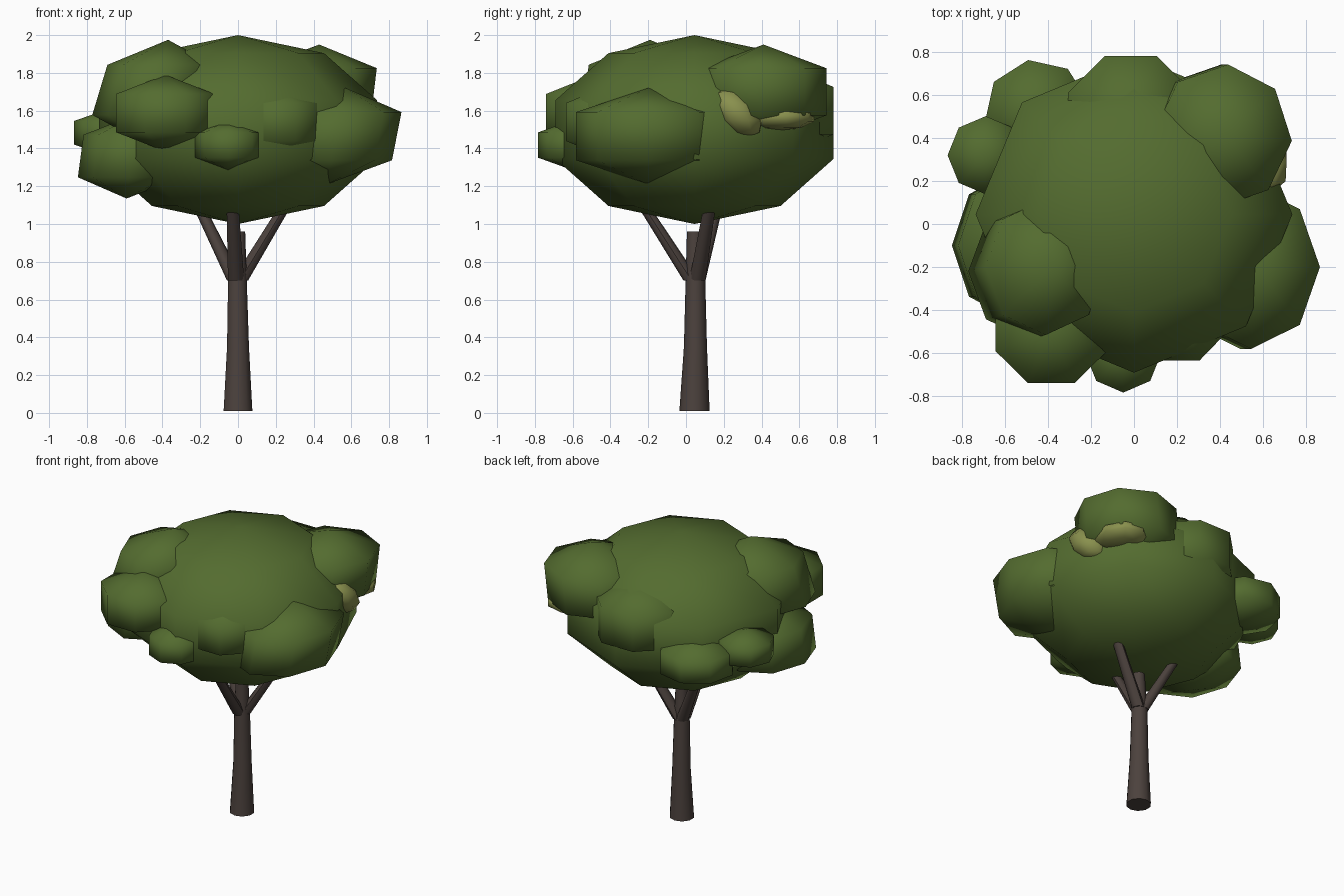
import bpy
import bmesh
from math import radians
from mathutils import Matrix, Vector

cube = bpy.data.objects.get("Cube")
if cube:
    bpy.data.objects.remove(cube, do_unlink=True)


def material(name, rgb):
    mat = bpy.data.materials.new(name)
    mat.use_nodes = True
    mat.diffuse_color = (*rgb, 1)
    mat.node_tree.nodes["Principled BSDF"].inputs["Base Color"].default_value = (*rgb, 1)
    return mat


GREEN = material("leaf_green", (0.088, 0.15, 0.029))
OLIVE = material("pale_olive", (0.25, 0.28, 0.075))
BARK = material("bark_brown", (0.072, 0.054, 0.047))


def finish(name, bm, mat):
    mesh = bpy.data.meshes.new(name)
    for face in bm.faces:
        face.smooth = True
    bm.to_mesh(mesh)
    bm.free()
    mesh.materials.append(mat)
    obj = bpy.data.objects.new(name, mesh)
    bpy.context.collection.objects.link(obj)
    return obj


def clump(name, center, radii, spin=0, lean=(0, 0), mat=GREEN, rings=3):
    """Low-poly leaf ball; spin turns it about z, lean shifts its poles sideways."""
    bm = bmesh.new()
    bmesh.ops.create_uvsphere(bm, u_segments=8, v_segments=rings, radius=1)
    bm.transform(Matrix.Rotation(radians(spin), 4, "Z"))
    for v in bm.verts:
        x, y, z = v.co
        v.co = Vector((x * radii[0] + z * lean[0],
                       y * radii[1] + z * lean[1],
                       z * radii[2])) + Vector(center)
    return finish(name, bm, mat)


def limb(name, stations, sides):
    """Tapered round limb through (point, radius) stations with horizontal rings."""
    bm = bmesh.new()
    rings = []
    for point, radius in stations:
        ring = bmesh.ops.create_circle(bm, segments=sides, radius=radius,
                                       matrix=Matrix.Translation(point))
        rings.append(ring["verts"])
    for low, high in zip(rings, rings[1:]):
        for i in range(sides):
            j = (i + 1) % sides
            bm.faces.new((low[i], low[j], high[j], high[i]))
    bm.faces.new(rings[0])
    bm.faces.new(rings[-1])
    bmesh.ops.recalc_face_normals(bm, faces=bm.faces)
    obj = finish(name, bm, BARK)
    bpy.ops.object.select_all(action="DESELECT")
    obj.select_set(True)
    bpy.context.view_layer.objects.active = obj
    bpy.ops.object.shade_smooth_by_angle(angle=radians(50))
    return obj


# Trunk and the branches that reach into the crown
limb("trunk", [((0, 0.045, 0.01), 0.08), ((0, 0.05, 0.35), 0.061),
               ((-0.003, 0.05, 0.7), 0.052), ((0, 0.045, 0.96), 0.04)], 10)
branches = {
    "front_branch": ((-0.01, 0.03, 0.7), (-0.03, -0.24, 1.12)),
    "right_branch": ((-0.015, 0.06, 0.7), (-0.22, 0.17, 1.12)),
    "left_branch": ((0.01, 0.06, 0.7), (0.265, 0.13, 1.12)),
}
for name, (start, end) in branches.items():
    limb(name, [(start, 0.043), (end, 0.031)], 8)

# Main crown
clump("crown", (0, 0.045, 1.5), (0.775, 0.775, 0.5), rings=5)

# Leaf clumps around the crown
clump("left_front_clump", (0.52, -0.2, 1.465), (0.37, 0.44, 0.255), lean=(0.05, 0))
clump("left_back_clump", (0.4, 0.41, 1.7), (0.37, 0.385, 0.25), spin=-4, lean=(0.03, 0))
clump("right_upper_clump", (-0.45, -0.21, 1.71), (0.325, 0.365, 0.265), lean=(0.08, 0.02))
clump("right_front_clump", (-0.385, -0.485, 1.587), (0.325, 0.32, 0.203), spin=22.5)
clump("small_front_clump", (-0.05, -0.6, 1.418), (0.205, 0.213, 0.133))
clump("right_low_clump", (-0.56, -0.1, 1.36), (0.315, 0.39, 0.225), lean=(0.03, 0))
clump("right_small_clump", (-0.69, 0.32, 1.483), (0.205, 0.21, 0.125))
clump("right_back_clump", (-0.45, 0.52, 1.42), (0.285, 0.285, 0.15), spin=10)
clump("back_clump", (-0.015, 0.49, 1.6), (0.365, 0.365, 0.25), spin=22.5)
clump("front_clump", (0.21, -0.4, 1.54), (0.285, 0.295, 0.2), spin=22.5)

# Pale new growth beneath the left back clump
clump("pale_side_clump", (0.585, 0.27, 1.59), (0.14, 0.13, 0.13), spin=20,
      lean=(0, -0.06), mat=OLIVE, rings=5)
clump("pale_under_clump", (0.52, 0.5, 1.565), (0.17, 0.19, 0.07), spin=10,
      mat=OLIVE, rings=5)
